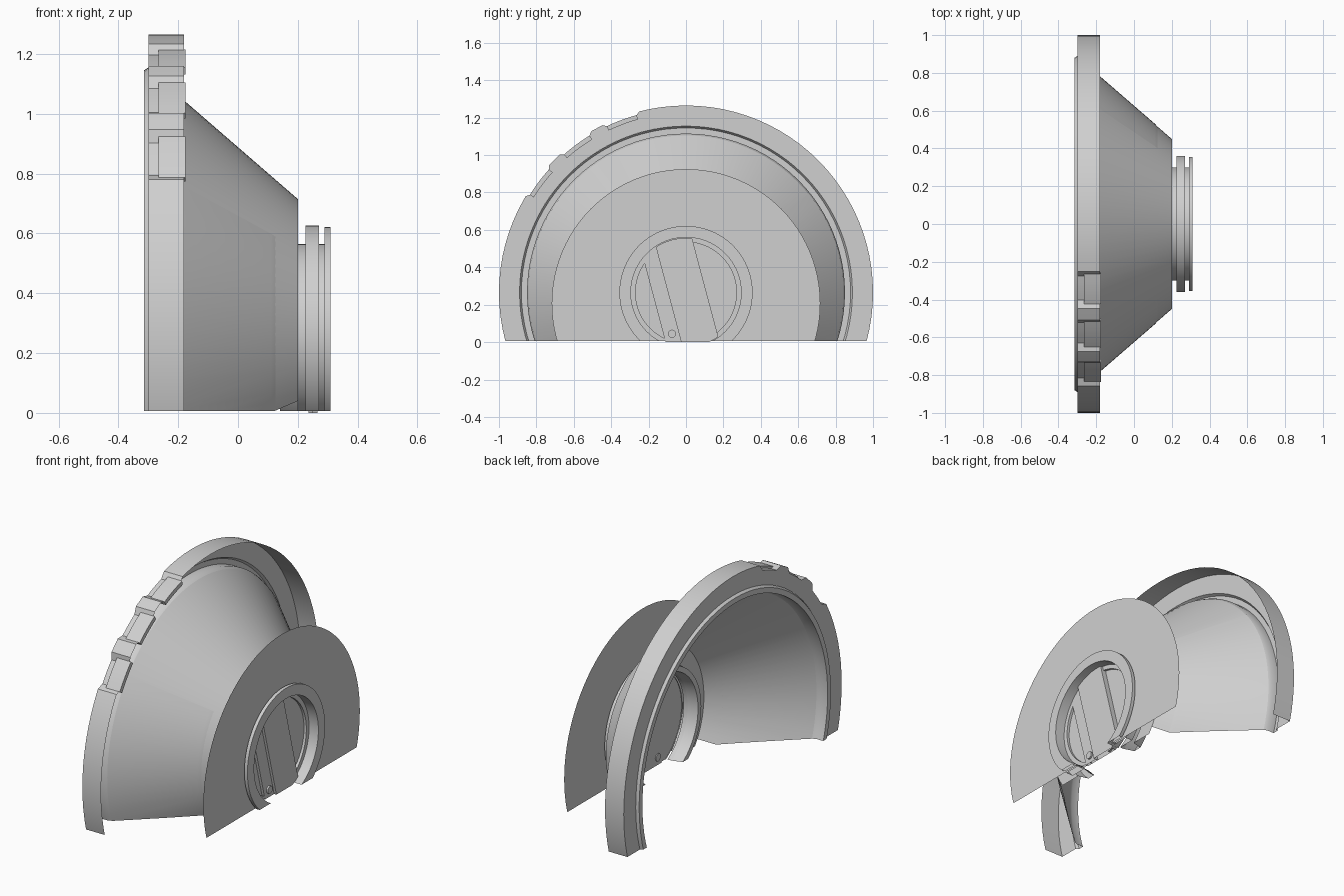
import bpy, bmesh, math
from mathutils import Vector, Matrix

if "Cube" in bpy.data.objects:
    bpy.data.objects.remove(bpy.data.objects["Cube"])

AXIS_Z = 0.265      # height of the shared x axis
CUT_Z = 0.006       # height of the flat cut

grey = bpy.data.materials.new("plain grey")
grey.use_nodes = True
grey.diffuse_color = (0.63, 0.63, 0.63, 1)
grey.node_tree.nodes["Principled BSDF"].inputs["Base Color"].default_value = (0.63, 0.63, 0.63, 1)


def finish(name, bm, cut=CUT_Z):
    """Trim below the cut height and turn the bmesh into a shaded object."""
    bmesh.ops.bisect_plane(bm, geom=bm.verts[:] + bm.edges[:] + bm.faces[:],
                           plane_co=(0, 0, cut), plane_no=(0, 0, 1), clear_inner=True)
    bmesh.ops.recalc_face_normals(bm, faces=bm.faces)
    mesh = bpy.data.meshes.new(name)
    bm.to_mesh(mesh)
    bm.free()
    mesh.materials.append(grey)
    obj = bpy.data.objects.new(name, mesh)
    bpy.context.collection.objects.link(obj)
    bpy.ops.object.select_all(action='DESELECT')
    obj.select_set(True)
    bpy.context.view_layer.objects.active = obj
    bpy.ops.object.shade_smooth_by_angle(angle=math.radians(30))


def steps(start, end, size=3.75):
    count = max(2, round((end - start) / size))
    return [start + (end - start) * i / count for i in range(count + 1)]


def sweep(name, profile, angles, closed=False):
    """Sweep an (x, radius) profile, or a function of angle, about the axis."""
    bm = bmesh.new()
    rows = []
    for a in angles:
        points = profile(a) if callable(profile) else profile
        t = math.radians(a)
        rows.append([bm.verts.new((x, r * math.cos(t), AXIS_Z + r * math.sin(t))) for x, r in points])
    n = len(rows[0])
    for one, two in zip(rows, rows[1:]):
        for i in range(n if closed else n - 1):
            j = (i + 1) % n
            bm.faces.new((one[i], one[j], two[j], two[i]))
    if closed:
        bm.faces.new(rows[0])
        bm.faces.new(rows[-1])
    finish(name, bm)


def cap_bar(name, x0, x1, left, right, reach=0.292):
    """A tilted raised strip across the cap, ending on its round edge."""
    along, side = Vector((0, 0.257, -0.966)), Vector((0, 0.966, 0.257))
    offsets = [left + (right - left) * i / 8 for i in range(9)]
    outline = [(o, math.sqrt(reach ** 2 - o ** 2)) for o in offsets]
    outline += [(o, -d) for o, d in reversed(outline)]
    bm = bmesh.new()
    face = bm.faces.new([bm.verts.new(Vector((x0, 0, AXIS_Z)) + side * o + along * d) for o, d in outline])
    out = bmesh.ops.extrude_face_region(bm, geom=[face])
    moved = [v for v in out["geom"] if isinstance(v, bmesh.types.BMVert)]
    bmesh.ops.translate(bm, verts=moved, vec=(x1 - x0, 0, 0))
    finish(name, bm, 0)


half = steps(-30, 210)
full = steps(-90, 270)
FACING_X = Matrix.Rotation(math.pi / 2, 4, 'Y')

# Notched outer rim: an open channel with a back face and a raised back lip
notches = [(104.5, 116.5), (120.5, 132.5), (137, 149)]
RAMP = 2


def rim(a):
    r = 0.972 if any(lo + 1 < a < hi - 1 for lo, hi in notches) else 1.0
    return [(-0.18, r), (-0.30, r), (-0.30, 0.89)]


rim_angles = [a for a in half if not any(lo < a < hi for lo, hi in notches)]
for lo, hi in notches:
    rim_angles += [lo] + steps(lo + RAMP, hi - RAMP, 2) + [hi]
sweep("outer_rim", rim, sorted(set(rim_angles)))
sweep("back_lip", [(-0.30, 0.89), (-0.315, 0.88), (-0.315, 0.85), (-0.27, 0.85), (-0.25, 0.84)], half)

# Low pads set in the notches
for i, (lo, hi) in enumerate(notches):
    sweep(f"notch_pad_{i + 1}", [(-0.265, 0.96), (-0.175, 0.96), (-0.175, 0.985), (-0.265, 0.985)],
          steps(lo + 1, hi - 1, 2), closed=True)

# Conical shell with a shallow raised panel on each side
sweep("cone_shell", [(-0.25, 0.84), (0.2, 0.45)], half)
panel = [(-0.25, 0.843), (0.11, 0.531), (0.125, 0.515)]
sweep("side_panel_left", panel, steps(-30, 39))
sweep("side_panel_right", panel, steps(141, 210))

# End wall of the cone with a collar on the inside
sweep("end_wall", [(0.2, 0.45), (0.2, 0.35), (0.14, 0.34), (0.14, 0.31), (0.2, 0.30)], full)

# Neck with two ribs, open at the front down to the cap
sweep("ribbed_neck", [(0.2, 0.30), (0.225, 0.30), (0.225, 0.361), (0.27, 0.361), (0.27, 0.30),
                      (0.29, 0.30), (0.29, 0.356), (0.31, 0.356), (0.31, 0.295), (0.23, 0.295)], full)

# Thin face plate held between the ribs: a disc set slightly lower than its round hole
bm = bmesh.new()
pairs = []
for a in full[:-1]:
    t = math.radians(a)
    c, s = math.cos(t), math.sin(t)
    pairs.append((bm.verts.new((0.28, 0.718 * c, 0.207 + 0.718 * s)),
                  bm.verts.new((0.28, 0.30 * c, AXIS_Z + 0.30 * s))))
for p, q in zip(pairs, pairs[1:] + pairs[:1]):
    bm.faces.new((p[0], q[0], q[1], p[1]))
finish("face_plate", bm)

# Recessed cap with an edge ring, a tilted two-level grip and a screw
bm = bmesh.new()
bmesh.ops.create_circle(bm, cap_ends=True, segments=96, radius=0.296,
                        matrix=Matrix.Translation((0.235, 0, AXIS_Z)) @ FACING_X)
finish("cap", bm)
sweep("cap_edge_ring", [(0.235, 0.27), (0.25, 0.27), (0.25, 0.295)], full)
cap_bar("cap_grip", 0.235, 0.265, -0.093, 0.106)
cap_bar("cap_grip_step", 0.235, 0.25, -0.174, -0.093)

bm = bmesh.new()
bmesh.ops.create_cone(bm, cap_ends=True, segments=12, radius1=0.022, radius2=0.022, depth=0.03,
                      matrix=Matrix.Translation((0.245, -0.075, 0.045)) @ FACING_X)
finish("cap_screw", bm)
